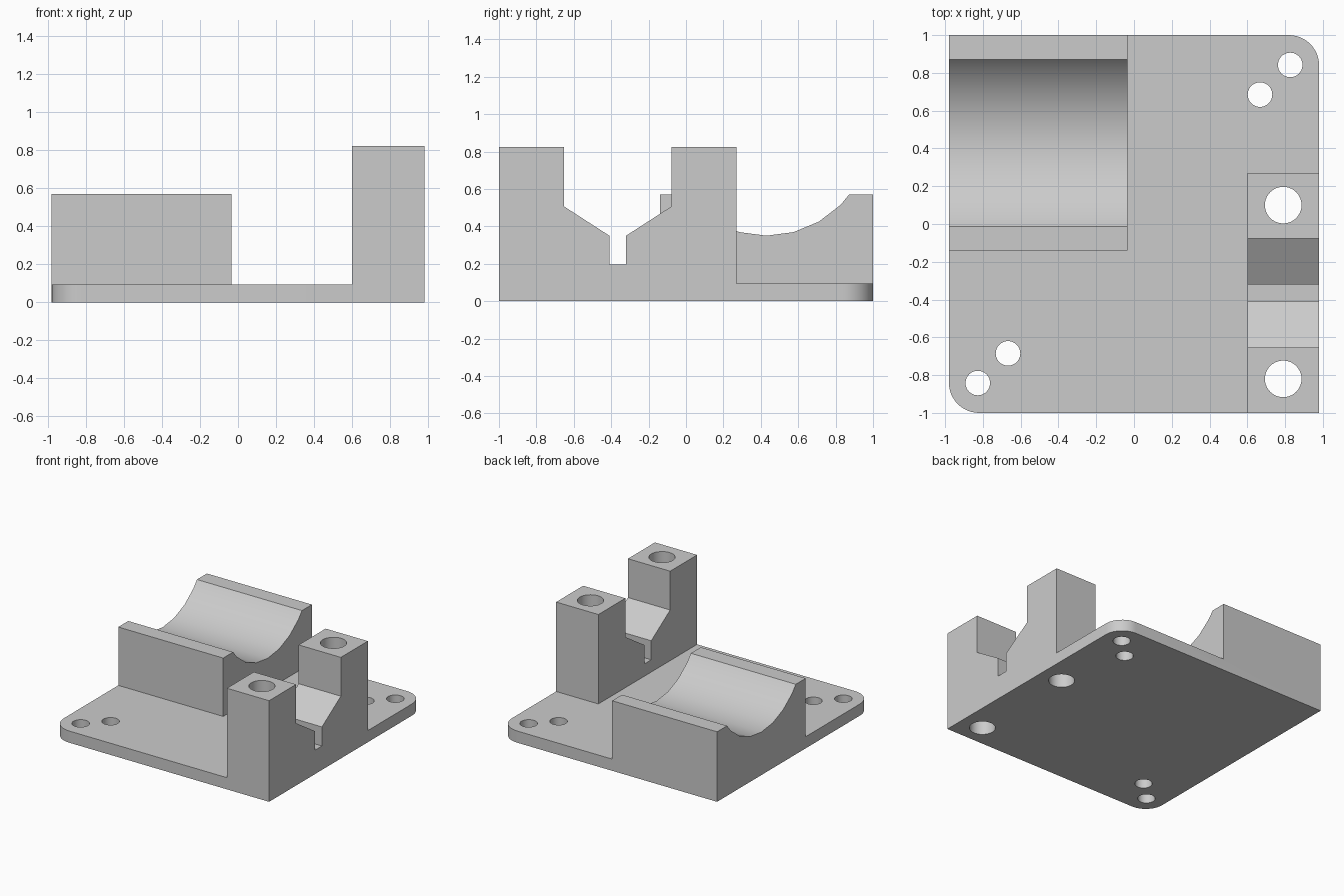
import bpy, bmesh
from math import sin, cos, pi, radians
from mathutils import Vector

cube = bpy.data.objects.get("Cube")
if cube:
    bpy.data.objects.remove(cube, do_unlink=True)

grey = bpy.data.materials.new("plain grey")
grey.use_nodes = True
colour = (0.6, 0.6, 0.6, 1)
grey.diffuse_color = colour
grey.node_tree.nodes["Principled BSDF"].inputs["Base Color"].default_value = colour


def prism(name, outline, sweep):
    """Extrude a closed 3D outline along the sweep vector."""
    bm = bmesh.new()
    face = bm.faces.new([bm.verts.new(p) for p in outline])
    new = bmesh.ops.extrude_face_region(bm, geom=[face])["geom"]
    bmesh.ops.translate(bm, vec=Vector(sweep),
                        verts=[v for v in new if isinstance(v, bmesh.types.BMVert)])
    bmesh.ops.recalc_face_normals(bm, faces=bm.faces)
    mesh = bpy.data.meshes.new(name)
    bm.to_mesh(mesh)
    bm.free()
    mesh.materials.append(grey)
    obj = bpy.data.objects.new(name, mesh)
    bpy.context.collection.objects.link(obj)
    return obj


def arc(cx, cy, r, start, end, steps):
    angles = [radians(start + (end - start) * i / steps) for i in range(steps + 1)]
    return [(cx + r * cos(a), cy + r * sin(a)) for a in angles]


def side_block(name, profile, x0, x1):
    return prism(name, [(x0, y, z) for y, z in profile], (x1 - x0, 0, 0))


def combine(target, tool, operation):
    mod = target.modifiers.new(tool.name, "BOOLEAN")
    mod.object, mod.operation, mod.solver = tool, operation, "EXACT"
    tool.hide_render = True
    tool.hide_set(True)


# Base plate, rounded at two opposite corners
W, R, T = 0.98, 0.16, 0.095
plate = [(W, -1)] + arc(W - R, 1 - R, R, 0, 90, 12)
plate += [(-W, 1)] + arc(R - W, R - 1, R, 180, 270, 12)
bracket = prism("mounting_bracket", [(x, y, 0) for x, y in plate], (0, 0, T))

# Cradle block with a round trough
mid, radius, top = 0.43, 0.56, 0.57
low = 0.35
trough = [p for p in arc(mid, low + radius, radius, 315, 225, 6)]
rim = 0.442
cradle = side_block("cradle", [(-0.14, 0), (1, 0), (1, top), (mid + rim, top)] + trough
                    + [(mid - rim, top), (-0.14, top)], -W, -0.035)

# Clamp block with a stepped V and a narrow slot
centre = -0.365
right = [(0.045, 0.195), (0.045, 0.35), (0.288, 0.507), (0.288, 0.823)]
notch = [(centre + d, z) for d, z in reversed(right)] + [(centre - d, z) for d, z in right]
clamp = side_block("clamp", [(-1, 0), (0.27, 0), (0.27, 0.823)] + notch + [(-1, 0.823)], 0.6, W)

for part in (cradle, clamp):
    combine(bracket, part, "UNION")

# Clamp bolt holes and base screw holes, all straight through
holes = [(0.79, 0.1, 0.097), (0.79, -0.82, 0.097)]
for s in (1, -1):
    holes += [(s * 0.827, s * 0.842, 0.065), (s * 0.667, s * 0.685, 0.065)]
for x, y, r in holes:
    ring = arc(x, y, r, 0, 360, 40)[:-1]
    combine(bracket, prism("hole_cutter", [(a, b, -0.1) for a, b in ring], (0, 0, 1.2)),
            "DIFFERENCE")

# Bake the solid, then discard the helper parts
graph = bpy.context.evaluated_depsgraph_get()
solid = bpy.data.meshes.new_from_object(bracket.evaluated_get(graph))
tools = [m.object for m in bracket.modifiers]
bracket.modifiers.clear()
bracket.data = solid
for tool in tools:
    bpy.data.objects.remove(tool, do_unlink=True)

# Merge flush faces and keep crisp edges
bm = bmesh.new()
bm.from_mesh(solid)
bmesh.ops.remove_doubles(bm, verts=bm.verts, dist=0.0001)
bmesh.ops.dissolve_limit(bm, angle_limit=radians(0.5), verts=bm.verts, edges=bm.edges)
bm.to_mesh(solid)
bm.free()
bpy.ops.object.select_all(action="DESELECT")
bracket.select_set(True)
bpy.context.view_layer.objects.active = bracket
bpy.ops.object.shade_smooth_by_angle(angle=radians(25))
